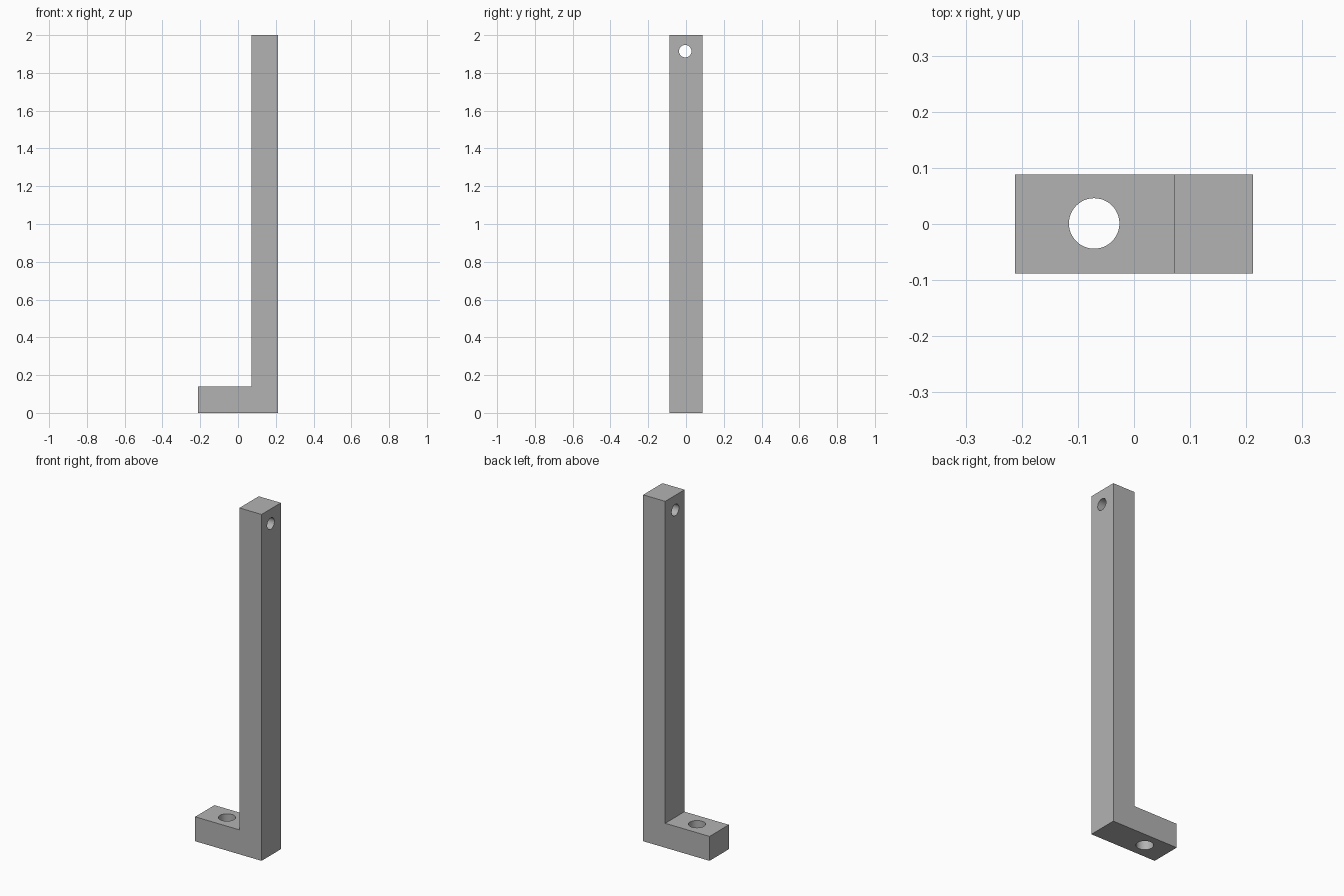
import bpy
import bmesh
from math import pi
from mathutils import Matrix

cube = bpy.data.objects.get("Cube")
if cube:
    bpy.data.objects.remove(cube, do_unlink=True)

HALF_DEPTH = 0.088
LEFT, INNER, RIGHT = -0.212, 0.071, 0.212
FOOT_TOP, TOP = 0.141, 2.0

grey = bpy.data.materials.new("plain grey")
grey.use_nodes = True
colour = (0.45, 0.45, 0.45, 1)
grey.diffuse_color = colour
grey.node_tree.nodes["Principled BSDF"].inputs["Base Color"].default_value = colour


def add_object(name, bm):
    bmesh.ops.recalc_face_normals(bm, faces=bm.faces)
    mesh = bpy.data.meshes.new(name)
    bm.to_mesh(mesh)
    bm.free()
    mesh.materials.append(grey)
    obj = bpy.data.objects.new(name, mesh)
    bpy.context.collection.objects.link(obj)
    return obj


def drill(target, name, radius, location, axis):
    """Cut a round hole through the target along the x or z axis."""
    bm = bmesh.new()
    turn = Matrix.Rotation(pi / 2, 4, "Y") if axis == "x" else Matrix()
    bmesh.ops.create_cone(bm, cap_ends=True, segments=48, radius1=radius,
                          radius2=radius, depth=0.4,
                          matrix=Matrix.Translation(location) @ turn)
    cutter = add_object(name, bm)
    cutter.hide_render = True
    cutter.hide_set(True)
    cut = target.modifiers.new(name, "BOOLEAN")
    cut.operation = "DIFFERENCE"
    cut.solver = "EXACT"
    cut.object = cutter
    bpy.context.view_layer.objects.active = target
    bpy.ops.object.modifier_apply(modifier=cut.name)
    bpy.data.objects.remove(cutter, do_unlink=True)


# L-shaped bracket: side profile extruded through its depth
profile = [(LEFT, 0), (RIGHT, 0), (RIGHT, TOP), (INNER, TOP),
           (INNER, FOOT_TOP), (LEFT, FOOT_TOP)]
bm = bmesh.new()
face = bm.faces.new([bm.verts.new((x, -HALF_DEPTH, z)) for x, z in profile])
sweep = bmesh.ops.extrude_face_region(bm, geom=[face])
moved = [v for v in sweep["geom"] if isinstance(v, bmesh.types.BMVert)]
bmesh.ops.translate(bm, verts=moved, vec=(0, 2 * HALF_DEPTH, 0))
bracket = add_object("l_bracket", bm)

# Mounting hole in the foot and small hole near the top of the post
drill(bracket, "foot_hole", 0.045, (-0.071, 0.001, FOOT_TOP / 2), "z")
drill(bracket, "post_hole", 0.033, ((INNER + RIGHT) / 2, -0.004, 1.915), "x")

# Smooth hole walls, sharp block edges
bpy.ops.object.select_all(action="DESELECT")
bracket.select_set(True)
bpy.context.view_layer.objects.active = bracket
bpy.ops.object.shade_smooth_by_angle(angle=pi / 6)
